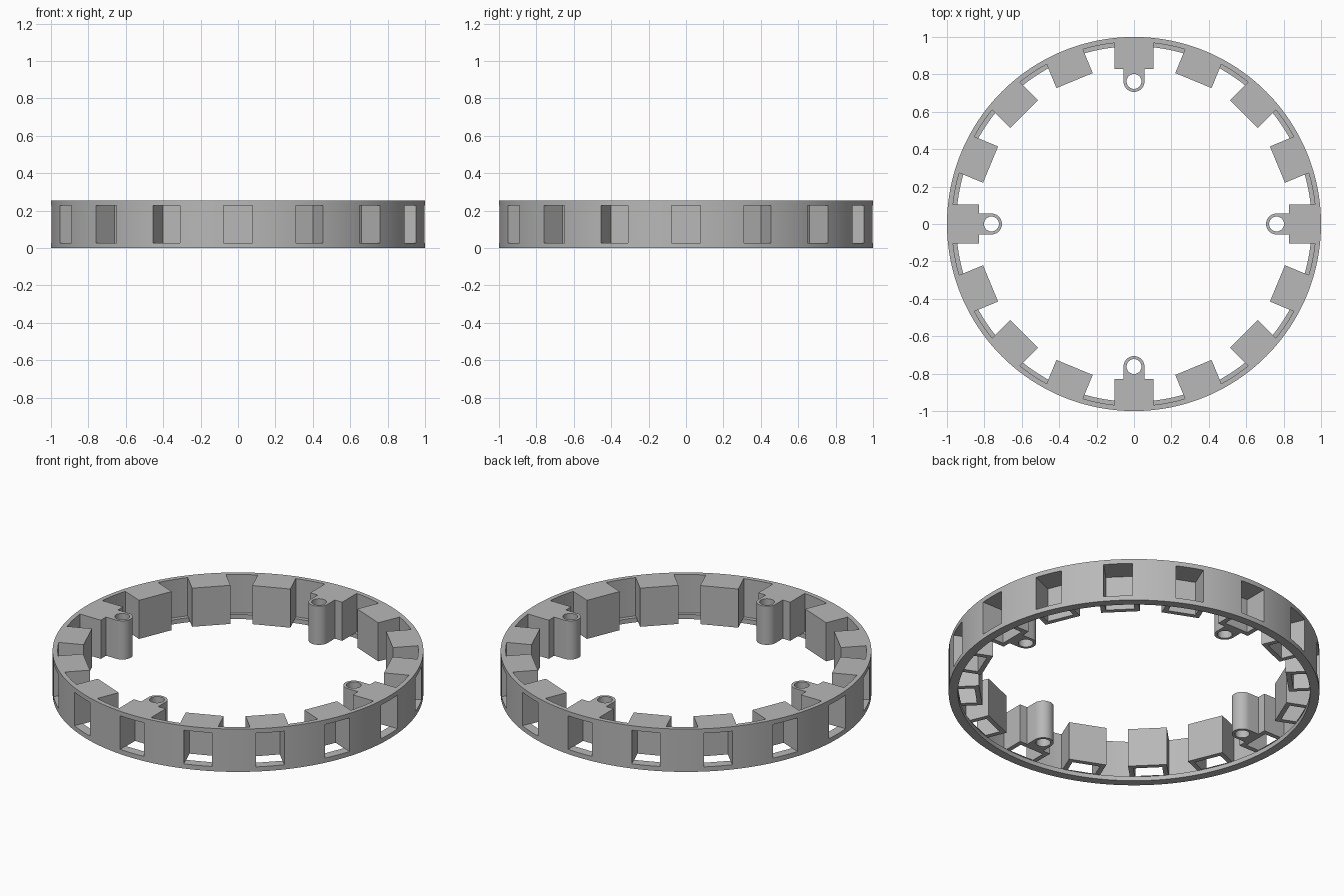
import bpy, bmesh
from math import pi, radians, sin, cos
from mathutils import Matrix, Vector

cube = bpy.data.objects.get("Cube")
if cube:
    bpy.data.objects.remove(cube, do_unlink=True)

HEIGHT = 0.255
BAYS = 16
SEGMENTS = 192
BOSS_AT, BOSS_R, HOLE_R = 0.762, 0.056, 0.04

grey = bpy.data.materials.new("light_grey")
grey.use_nodes = True
grey.diffuse_color = (0.48, 0.48, 0.48, 1)
grey.node_tree.nodes["Principled BSDF"].inputs["Base Color"].default_value = (0.48, 0.48, 0.48, 1)


def finish(bm, name):
    """Turn a bmesh into a named object."""
    bmesh.ops.recalc_face_normals(bm, faces=bm.faces)
    mesh = bpy.data.meshes.new(name)
    bm.to_mesh(mesh)
    bm.free()
    mesh.materials.append(grey)
    obj = bpy.data.objects.new(name, mesh)
    bpy.context.collection.objects.link(obj)
    return obj


def add_prism(bm, points, offset, turn):
    """Extrude a closed outline by offset, turned about the ring axis."""
    rot = Matrix.Rotation(turn, 4, 'Z')
    face = bm.faces.new([bm.verts.new(rot @ Vector(p)) for p in points])
    ext = bmesh.ops.extrude_face_region(bm, geom=[face])
    verts = [v for v in ext["geom"] if isinstance(v, bmesh.types.BMVert)]
    bmesh.ops.translate(bm, verts=verts, vec=rot @ Vector(offset))


# Ring wall with a narrow ledge at its foot
bm = bmesh.new()
section = [(1, 0), (1, HEIGHT), (0.973, HEIGHT), (0.973, 0.027), (0.95, 0.027), (0.95, 0)]
loops = []
for i in range(SEGMENTS):
    a = 2 * pi * i / SEGMENTS
    loops.append([bm.verts.new((r * cos(a), r * sin(a), z)) for r, z in section])
for i, here in enumerate(loops):
    there = loops[(i + 1) % SEGMENTS]
    for j in range(len(section)):
        k = (j + 1) % len(section)
        bm.faces.new((here[j], there[j], there[k], here[k]))
ring = finish(bm, "ring_frame")

# Housings around the inside; every fourth carries a rounded screw boss
FLOOR, INNER, OUTER, HALF = 0.025, 0.83, 0.985, 0.105
plain = [(OUTER, -HALF), (OUTER, HALF), (INNER, HALF), (INNER, -HALF)]
arc = [(BOSS_AT + BOSS_R * cos(a), BOSS_R * sin(a))
       for a in (pi / 2 + pi * i / 20 for i in range(21))]
with_boss = plain[:3] + [(INNER, BOSS_R)] + arc + [(INNER, -BOSS_R)] + plain[3:]
bm = bmesh.new()
for i in range(BAYS):
    outline = with_boss if i % 4 == 0 else plain
    add_prism(bm, [(x, y, FLOOR) for x, y in outline],
              (0, 0, HEIGHT - FLOOR), 2 * pi * i / BAYS)
housings = finish(bm, "housings")

# Cutter: windows through the wall, pockets open below, and screw holes
WINDOW = 0.078
pocket = [(0.857, -0.05), (0.945, -0.05), (0.945, 0.028),
          (1.1, 0.028), (1.1, 0.228), (0.857, 0.228)]
hole = [(BOSS_AT + HOLE_R * cos(2 * pi * i / 32), HOLE_R * sin(2 * pi * i / 32), -0.1)
        for i in range(32)]
bm = bmesh.new()
for i in range(BAYS):
    turn = 2 * pi * i / BAYS
    add_prism(bm, [(x, -WINDOW, z) for x, z in pocket], (0, 2 * WINDOW, 0), turn)
    if i % 4 == 0:
        add_prism(bm, hole, (0, 0, 0.5), turn)
cutter = finish(bm, "pocket_cutter")

# Join the housings to the ring, then cut the openings
bpy.ops.object.select_all(action='DESELECT')
bpy.context.view_layer.objects.active = ring
ring.select_set(True)
for helper, operation in ((housings, 'UNION'), (cutter, 'DIFFERENCE')):
    helper.hide_render = True
    mod = ring.modifiers.new(helper.name, 'BOOLEAN')
    mod.operation = operation
    mod.solver = 'EXACT'
    mod.object = helper
    bpy.ops.object.modifier_apply(modifier=mod.name)
    bpy.data.objects.remove(helper, do_unlink=True)

bpy.ops.object.shade_smooth_by_angle(angle=radians(30))
